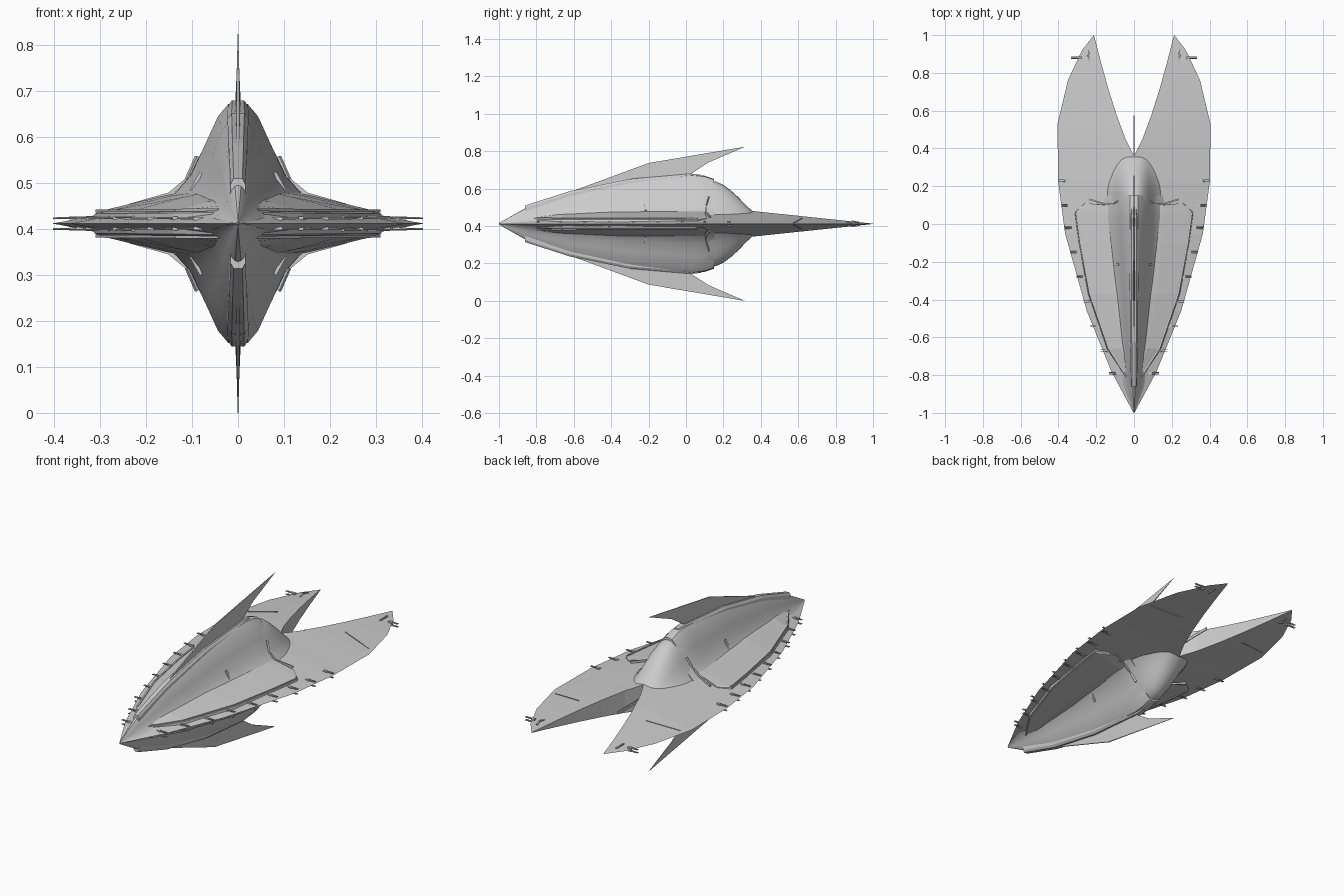
import bpy, bmesh
from mathutils import Vector, Matrix

if "Cube" in bpy.data.objects:
    bpy.data.objects.remove(bpy.data.objects["Cube"])

CZ = 0.412  # height of the symmetry plane; all geometry is built around it


def finish(name, bm, axes=(True, False, True), smooth=None):
    """Turn a bmesh quarter/half into an object mirrored over its own origin."""
    bmesh.ops.recalc_face_normals(bm, faces=bm.faces)
    me = bpy.data.meshes.new(name)
    bm.to_mesh(me)
    bm.free()
    ob = bpy.data.objects.new(name, me)
    ob.location.z = CZ
    bpy.context.collection.objects.link(ob)
    if any(axes):
        m = ob.modifiers.new("mirror", 'MIRROR')
        m.use_axis = axes
        m.merge_threshold = 0.0005
    if smooth:
        bpy.ops.object.select_all(action='DESELECT')
        ob.select_set(True)
        bpy.context.view_layer.objects.active = ob
        bpy.ops.object.shade_smooth_by_angle(angle=smooth)
    return ob


def loft(bm, rows, caps=(False, False)):
    vs = [[bm.verts.new(p) for p in r] for r in rows]
    for a, b in zip(vs, vs[1:]):
        for i in range(len(a) - 1):
            bm.faces.new((a[i], a[i + 1], b[i + 1], b[i]))
    for flag, r in zip(caps, (vs[0], vs[-1])):
        if flag:
            y = r[0].co.y
            bm.faces.new(r + [bm.verts.new((0, y, 0))])
    return vs


def interp(table, y):
    for (y0, a), (y1, b) in zip(table, table[1:]):
        if y <= y1:
            return a + (b - a) * (y - y0) / (y1 - y0)
    return table[-1][1]


def box(bm, size, loc, rot=None):
    m = Matrix.Translation(loc) @ (rot or Matrix()) @ Matrix.Diagonal((*size, 1))
    bmesh.ops.create_cube(bm, size=1, matrix=m)


def strip(bm, pts, w, h):
    """Square bar along a polyline."""
    for a, b in zip(pts, pts[1:]):
        a, b = Vector(a), Vector(b)
        box(bm, (w, h, (b - a).length), (a + b) / 2, (b - a).to_track_quat('Z', 'Y').to_matrix().to_4x4())


# Wings: forked leaf outline, thick at the centre and sharp at the rim
EDGE = [(-1, 0.002), (-0.78, 0.12), (-0.46, 0.25), (-0.05, 0.365), (0.23, 0.402),
        (0.53, 0.405), (0.76, 0.35), (0.92, 0.275), (1, 0.213)]
NOTCH = [(-1, 0), (0.36, 0), (0.45, 0.045), (0.58, 0.093), (0.72, 0.137), (0.86, 0.176), (1, 0.212)]
ROOT = [(-1, 0.002), (-0.78, 0.042), (-0.46, 0.07), (0.05, 0.082), (0.36, 0.068), (1, 0.001)]
bm = bmesh.new()
rows = []
for y in sorted({p[0] for p in EDGE + NOTCH}):
    xi, xo, h = interp(NOTCH, y), interp(EDGE, y), interp(ROOT, y)
    rows.append([(xi, y, 0), (xi, y, h), (xo, y, 0)])
for r in rows:
    if r[0][1] < 0.36:
        r[0] = r[1]
vs = [[bm.verts.new(p) for p in r] for r in rows]
for a, b in zip(vs, vs[1:]):
    bm.faces.new((a[1], a[2], b[2], b[1]))
    if a[0].co.y >= 0.36:
        bm.faces.new((a[0], a[1], b[1], b[0]))
bmesh.ops.delete(bm, geom=[v for v in bm.verts if not v.link_faces], context='VERTS')
finish("wings", bm)

# Raised wing plating, ending in a step inside the rim
RAIL = [(-0.86, 0.025, 0.024), (-0.8, 0.05, 0.03), (-0.66, 0.14, 0.029), (-0.37, 0.24, 0.028),
        (-0.1, 0.29, 0.028), (0.06, 0.312, 0.027)]
bm = bmesh.new()
loft(bm, [[(0, y, interp(ROOT, y) + 0.012), (x * 0.5, y, interp(ROOT, y) * 0.5 + 0.021),
           (x - 0.012, y, h), (x, y, h - 0.006), (x + 0.004, y, 0.005)] for y, x, h in RAIL]
     + [[(0, 0.1, 0.09), (0.15, 0.1, 0.063), (0.25, 0.11, 0.037), (0.26, 0.11, 0.03), (0.27, 0.11, 0.005)]],
     (True, True))
finish("wing_plating", bm)

# Rim rails along the plating edge
bm = bmesh.new()
strip(bm, [(x - 0.006, y, h) for y, x, h in RAIL], 0.008, 0.006)
finish("wing_rails", bm)

# Body: tall flared spindle, half section scaled along its length
SEC = [(0, 1), (0.022, 0.98), (0.045, 0.88), (0.075, 0.64), (0.105, 0.40), (0.14, 0.25), (0.18, 0.13)]
BODY = [(-1, 0.01, 0.004), (-0.86, 0.30, 0.083), (-0.62, 0.50, 0.165), (-0.3, 0.74, 0.232),
        (0.03, 0.97, 0.265), (0.1, 1.0, 0.257), (0.15, 0.97, 0.240)]
bm = bmesh.new()
loft(bm, [[(x * w, y, z * h) for x, z in SEC] for y, w, h in BODY], (False, True))
finish("body", bm, smooth=0.45)

# Rounded bell-shaped tail of the body
TAIL = [(0.1, 1, 0.236), (0.16, 1, 0.226), (0.2, 0.99, 0.208), (0.24, 0.97, 0.178),
        (0.28, 0.95, 0.142), (0.32, 0.92, 0.1), (0.35, 0.88, 0.072), (0.362, 0.8, 0.06)]
BELL = [(0, 1), (0.02, 0.985), (0.042, 0.92), (0.065, 0.78), (0.085, 0.6), (0.105, 0.43), (0.125, 0.3), (0.145, 0.2)]
bm = bmesh.new()
loft(bm, [[(x * w, y, z * h) for x, z in BELL] for y, w, h in TAIL], (False, True))
finish("tail_bell", bm, smooth=0.7)

# Keel plating along the top and bottom ridge
KEEL = [(-0.86, 0.016, 0.098), (-0.62, 0.02, 0.175), (-0.3, 0.023, 0.24), (0.03, 0.022, 0.268), (0.08, 0.016, 0.262)]
bm = bmesh.new()
loft(bm, [[(0, y, h), (w * 0.6, y, h), (w, y, h - 0.012), (w + 0.002, y, h - 0.05)] for y, w, h in KEEL], (True, True))
finish("keel_plating", bm)

# Vertical fins, thinning to the swept tip
FIN = [(-0.62, 0.170, 0.003), (-0.2, 0.325, 0.003), (0.315, 0.412, 0.0006), (0.12, 0.328, 0.003),
       (0.02, 0.262, 0.006), (-0.2, 0.23, 0.006)]
bm = bmesh.new()
side = [bm.verts.new((t, y, z)) for y, z, t in FIN]
mid = [bm.verts.new((0, y, z)) for y, z, t in FIN]
bm.faces.new(side)
for i in range(len(FIN)):
    j = (i + 1) % len(FIN)
    bm.faces.new((side[i], side[j], mid[j], mid[i]))
finish("fins", bm)

# Thin spar and crossbar in the fork
bm = bmesh.new()
box(bm, (0.004, 0.22, 0.016), (0, 0.465, 0))
box(bm, (0.125, 0.005, 0.016), (0, 0.362, 0))
finish("fork_spar", bm, (False, False, False))

# Small struts on the body flanks and strips across the wings
bm = bmesh.new()
strip(bm, [(0.088, 0.12, 0.145), (0.11, 0.105, 0.095), (0.15, 0.105, 0.062), (0.235, 0.13, 0.038)], 0.008, 0.01)
strip(bm, [(0.078, -0.215, 0.11), (0.1, -0.215, 0.07)], 0.012, 0.012)
strip(bm, [(0.2, 0.62, 0.03), (0.37, 0.575, 0.005)], 0.004, 0.003)
finish("flank_struts", bm)

# Twin-barrel turrets along the wing rim
bm = bmesh.new()
for x, y in [(0.1, -0.79), (0.145, -0.67), (0.2, -0.54), (0.235, -0.41), (0.275, -0.28), (0.305, -0.15),
             (0.335, -0.02), (0.355, 0.1), (0.37, 0.23), (0.30, 0.88)]:
    z = interp(ROOT, y) * (1 - x / interp(EDGE, y)) + 0.005 if y < 0.5 else 0.007
    box(bm, (0.02, 0.014, 0.008), (x - 0.014, y, z))
    for s in (-1, 1):
        m = Matrix.Translation((x + 0.01, y + s * 0.004, z + 0.001)) @ Matrix.Rotation(1.5708, 4, 'Y')
        bmesh.ops.create_cone(bm, cap_ends=True, segments=6, radius1=0.0025, radius2=0.002, depth=0.045, matrix=m)
# Curved mast pair near each wing tip
strip(bm, [(0.235, 0.86, 0.008), (0.242, 0.89, 0.014), (0.235, 0.925, 0.008)], 0.008, 0.006)
finish("rim_turrets", bm)
